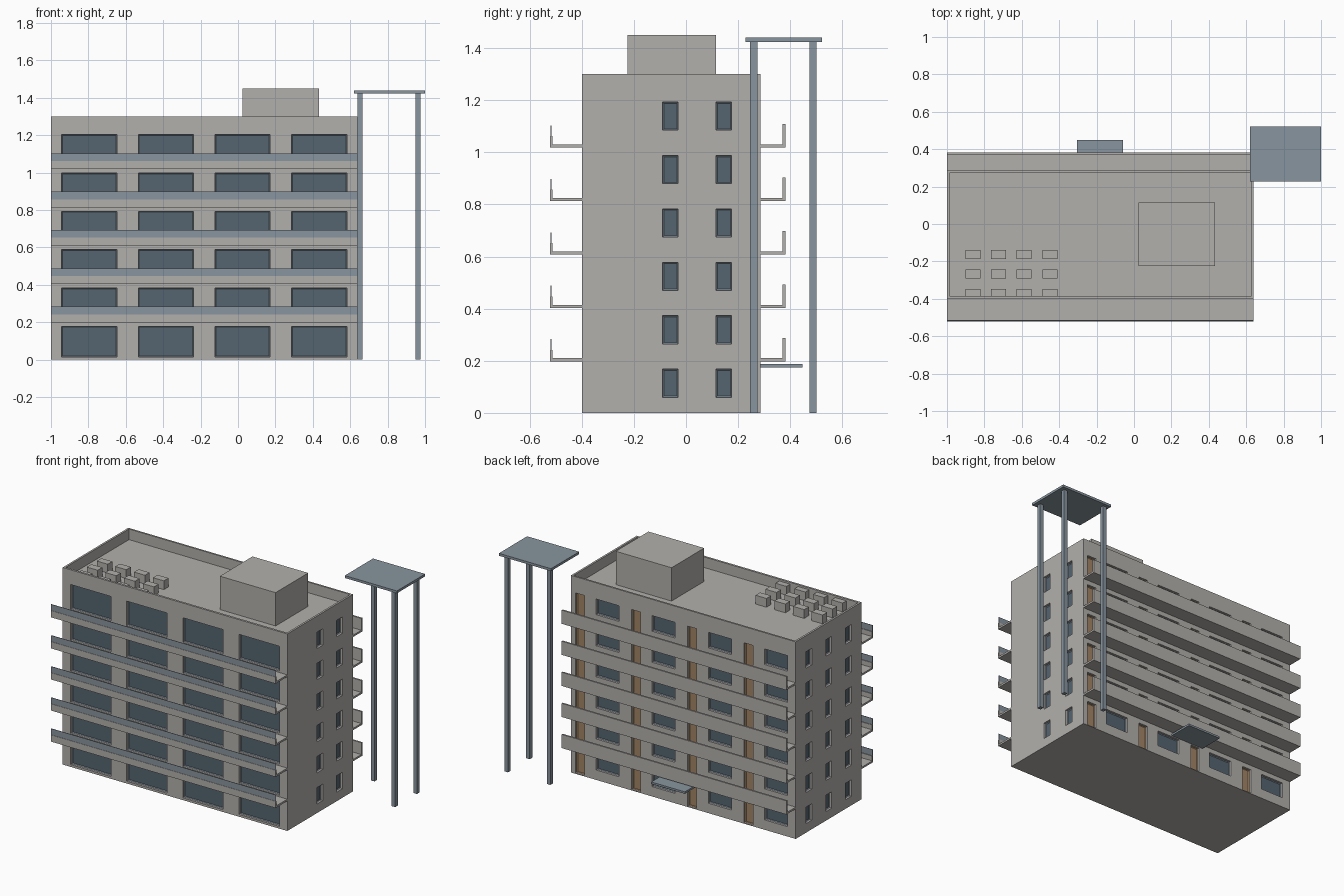
import bpy, bmesh
from mathutils import Vector, Matrix

cube = bpy.data.objects.get("Cube")
if cube:
    bpy.data.objects.remove(cube, do_unlink=True)


def material(name, r, g, b):
    m = bpy.data.materials.new(name)
    m.use_nodes = True
    m.diffuse_color = (r, g, b, 1)
    m.node_tree.nodes["Principled BSDF"].inputs["Base Color"].default_value = (r, g, b, 1)
    return m


CONCRETE = material("warm_grey_concrete", 0.45, 0.435, 0.415)
STEEL = material("blue_grey_steel", 0.25, 0.30, 0.345)
GLASS = material("dark_blue_glass", 0.09, 0.128, 0.16)
WOOD = material("brown_door", 0.36, 0.23, 0.13)

LEFT, RIGHT, FRONT, BACK = -1.0, 0.64, -0.40, 0.285
FLOORS, STOREY, ROOF, TOP = 6, 0.205, 1.23, 1.30
RECESS = 0.022


def add_box(bm, lo, hi):
    """Add an axis-aligned box and return its faces."""
    lo, hi = Vector(lo), Vector(hi)
    mat = Matrix.Translation((lo + hi) / 2) @ Matrix.Diagonal((*(hi - lo), 1))
    verts = bmesh.ops.create_cube(bm, size=1, matrix=mat)["verts"]
    return list({f for v in verts for f in v.link_faces})


def finish(bm, name, *mats):
    mesh = bpy.data.meshes.new(name)
    bm.normal_update()
    bm.to_mesh(mesh)
    bm.free()
    for m in mats:
        mesh.materials.append(m)
    ob = bpy.data.objects.new(name, mesh)
    bpy.context.scene.collection.objects.link(ob)
    return ob


def boxes(name, mat, *pairs):
    bm = bmesh.new()
    for lo, hi in pairs:
        add_box(bm, lo, hi)
    return finish(bm, name, mat)


def wall_box(wall, span, z0, z1, inner, outer):
    """Box corners on a wall; inner and outer are offsets along its normal."""
    axis, sign, plane = wall
    d = sorted((plane + sign * inner, plane + sign * outer))
    x, y = (d, span) if axis == 0 else (span, d)
    return (x[0], y[0], z0), (x[1], y[1], z1)


# Openings: name, wall, spans along the wall, bottom, top, materials
front, back = (1, -1, FRONT), (1, 1, BACK)
right, left = (0, 1, RIGHT), (0, -1, LEFT)


def spans(starts, width):
    return [(s, s + width) for s in starts]


bays = [0.41 * i for i in range(4)]
openings = [
    ("front_windows", front, spans([-0.943 + b for b in bays], 0.295), 0.015, 0.178, (STEEL, GLASS)),
    ("back_windows", back, spans([-0.94 + b for b in bays], 0.168), 0.065, 0.168, (STEEL, GLASS)),
    ("back_doors", back, spans([-0.688 + b for b in bays], 0.066), 0.005, 0.168, (WOOD, WOOD)),
    ("right_windows", right, spans([-0.09, 0.115], 0.06), 0.06, 0.168, (STEEL, GLASS)),
    ("left_windows", left, spans([-0.295, -0.09, 0.115], 0.06), 0.06, 0.168, (STEEL, GLASS)),
]

# Recess cutters for the openings and the sunken roof
cuts = bmesh.new()
add_box(cuts, (LEFT + 0.013, FRONT + 0.014, ROOF), (RIGHT - 0.013, BACK - 0.012, TOP + 0.1))
for name, wall, sections, z0, z1, mats in openings:
    bm = bmesh.new()
    normal = Vector((0, 0, 0))
    normal[wall[0]] = wall[1]
    for floor in range(FLOORS):
        z = floor * STOREY
        for span in sections:
            add_box(cuts, *wall_box(wall, span, z + z0, z + z1, -RECESS, 0.05))
            # Framed pane: the outer face is inset and pushed in
            faces = add_box(bm, *wall_box(wall, span, z + z0, z + z1, -RECESS, -0.014))
            bm.normal_update()
            pane = max(faces, key=lambda f: f.normal.dot(normal))
            bmesh.ops.inset_region(bm, faces=[pane], thickness=0.007, depth=-0.004)
            pane.material_index = 1
    finish(bm, name, *mats)
cutter = finish(cuts, "cutter")
cutter.hide_render = True

# Building body with recesses cut out
body = boxes("building_body", CONCRETE, ((LEFT, FRONT, 0), (RIGHT, BACK, TOP)))
cut = body.modifiers.new("recesses", "BOOLEAN")
cut.operation, cut.solver, cut.object = "DIFFERENCE", "EXACT", cutter
evaluated = body.evaluated_get(bpy.context.evaluated_depsgraph_get())
mesh = bpy.data.meshes.new_from_object(evaluated)
body.modifiers.clear()
body.data = mesh
if not mesh.materials:
    mesh.materials.append(CONCRETE)
bpy.data.objects.remove(cutter, do_unlink=True)

# Balconies along the front (low wall with glazed rail) and the back (solid wall)
front_edge, back_edge = -0.522, 0.382
for i in range(1, FLOORS):
    z = i * STOREY - 0.007
    boxes(f"front_balcony_{i}", CONCRETE,
          ((LEFT, front_edge, z), (RIGHT, FRONT, z + 0.012)),
          ((LEFT, front_edge, z + 0.012), (RIGHT, front_edge + 0.009, z + 0.044)))
    boxes(f"front_rail_{i}", STEEL,
          ((LEFT, front_edge + 0.002, z + 0.044), (RIGHT, front_edge + 0.005, z + 0.085)))
    boxes(f"back_balcony_{i}", CONCRETE,
          ((LEFT, BACK, z), (RIGHT, back_edge, z + 0.012)),
          ((LEFT, back_edge - 0.011, z + 0.012), (RIGHT, back_edge, z + 0.09)))

# Rooftop plant room and vent units
boxes("roof_room", CONCRETE, ((0.025, -0.225, ROOF), (0.432, 0.115, 1.45)))
boxes("roof_units", CONCRETE, *[
    ((x, y, ROOF), (x + 0.08, y + 0.048, ROOF + 0.058))
    for x in (-0.9, -0.765, -0.628, -0.49) for y in (-0.395, -0.291, -0.187)])

# Entrance canopy
boxes("entrance_canopy", STEEL, ((-0.305, BACK, 0.174), (-0.06, 0.448, 0.187)))

# Tall canopy on three posts
boxes("tower_canopy", STEEL, ((0.62, 0.228, 1.424), (1.0, 0.522, 1.44)))
boxes("tower_posts", STEEL, *[
    ((x - 0.0125, y - 0.0135, 0), (x + 0.0125, y + 0.0135, 1.424))
    for x, y in ((0.652, 0.487), (0.962, 0.487), (0.962, 0.26))])
